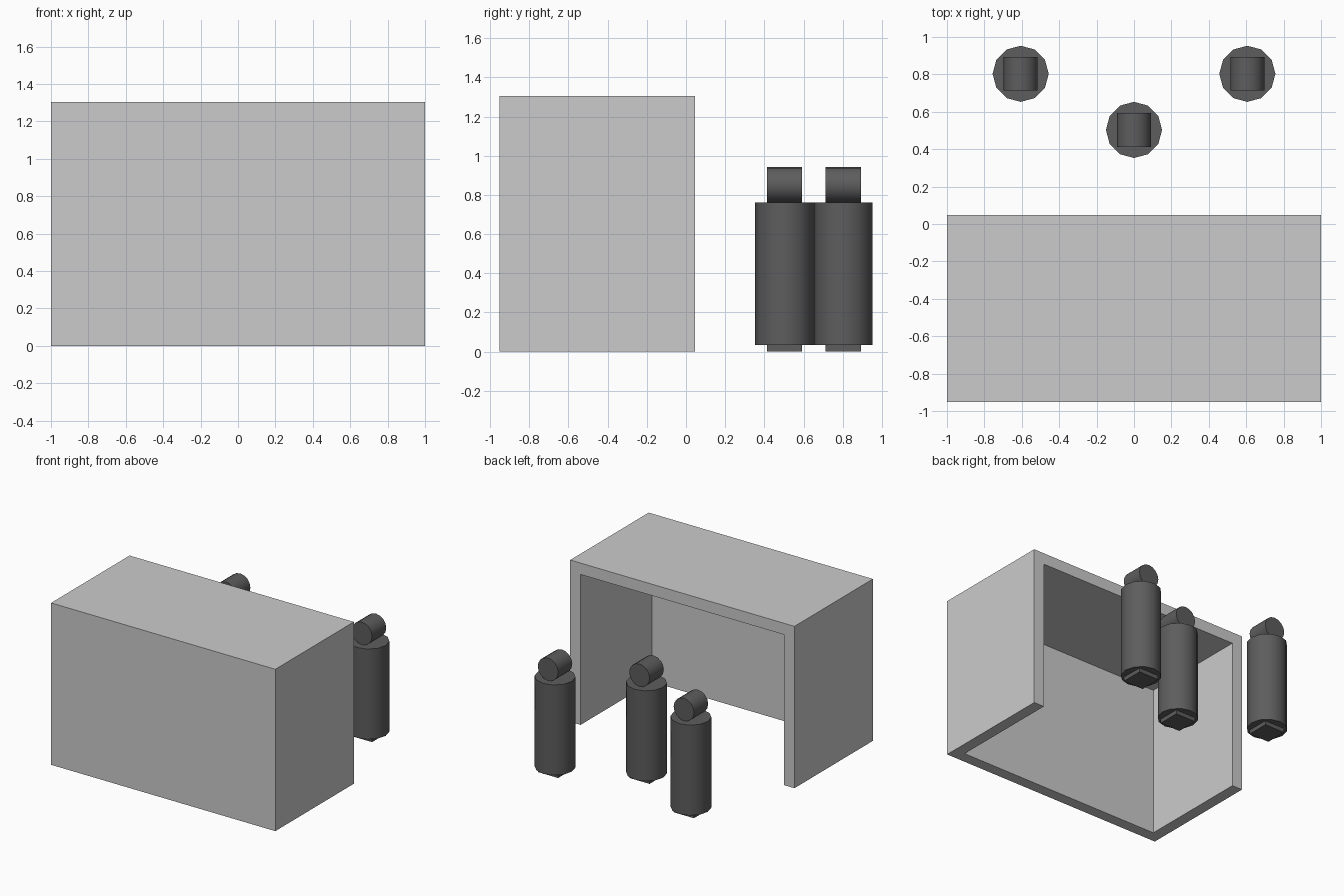
import bpy, bmesh, math
from mathutils import Matrix, Vector

if "Cube" in bpy.data.objects:
    bpy.data.objects.remove(bpy.data.objects["Cube"])


def make_object(name, bm):
    mesh = bpy.data.meshes.new(name)
    bm.to_mesh(mesh)
    bm.free()
    obj = bpy.data.objects.new(name, mesh)
    bpy.context.scene.collection.objects.link(obj)
    return obj


def box(name, center, size):
    bm = bmesh.new()
    matrix = Matrix.Translation(center) @ Matrix.Diagonal((*size, 1))
    bmesh.ops.create_cube(bm, size=1, matrix=matrix)
    return make_object(name, bm)


def cylinder(name, center, radius, depth, sides, tilt=0.0):
    bm = bmesh.new()
    matrix = Matrix.Translation(center) @ Matrix.Rotation(tilt, 4, 'X')
    bmesh.ops.create_cone(bm, cap_ends=True, segments=sides, radius1=radius,
                          radius2=radius, depth=depth, matrix=matrix)
    obj = make_object(name, bm)
    bpy.ops.object.select_all(action='DESELECT')
    obj.select_set(True)
    bpy.context.view_layer.objects.active = obj
    bpy.ops.object.shade_smooth_by_angle(angle=math.radians(40))
    return obj


# Desk: box left open at the back and underneath, with thick walls
desk = box("desk", (0, -0.453, 0.6525), (2, 1, 1.305))
bm = bmesh.new()
bm.from_mesh(desk.data)
bm.normal_update()
opened = [f for f in bm.faces if f.normal.y > 0.9 or f.normal.z < -0.9]
bmesh.ops.delete(bm, geom=opened, context='FACES')
bm.to_mesh(desk.data)
bm.free()
walls = desk.modifiers.new("walls", 'SOLIDIFY')
walls.thickness = 0.092
walls.offset = -1
walls.use_even_offset = True

# Three posts behind the desk: square foot, upright body, lying top roll
for label, x, y in (("left", -0.606, 0.803), ("middle", 0, 0.503), ("right", 0.606, 0.803)):
    base = Vector((x, y, 0))
    box(label + "_foot", base + Vector((0, 0, 0.0165)), (0.18, 0.18, 0.033))
    cylinder(label + "_body", base + Vector((0, 0, 0.397)), 0.15, 0.728, 12)
    cylinder(label + "_top_roll", base + Vector((0, 0, 0.852)), 0.091, 0.18, 16, math.pi / 2)

# Dark grey for the posts
dark = bpy.data.materials.new("dark_grey")
dark.diffuse_color = (0.11, 0.11, 0.11, 1)
dark.use_nodes = True
dark.node_tree.nodes["Principled BSDF"].inputs["Base Color"].default_value = dark.diffuse_color
for obj in bpy.context.scene.objects:
    if obj.name != "desk":
        obj.data.materials.append(dark)
